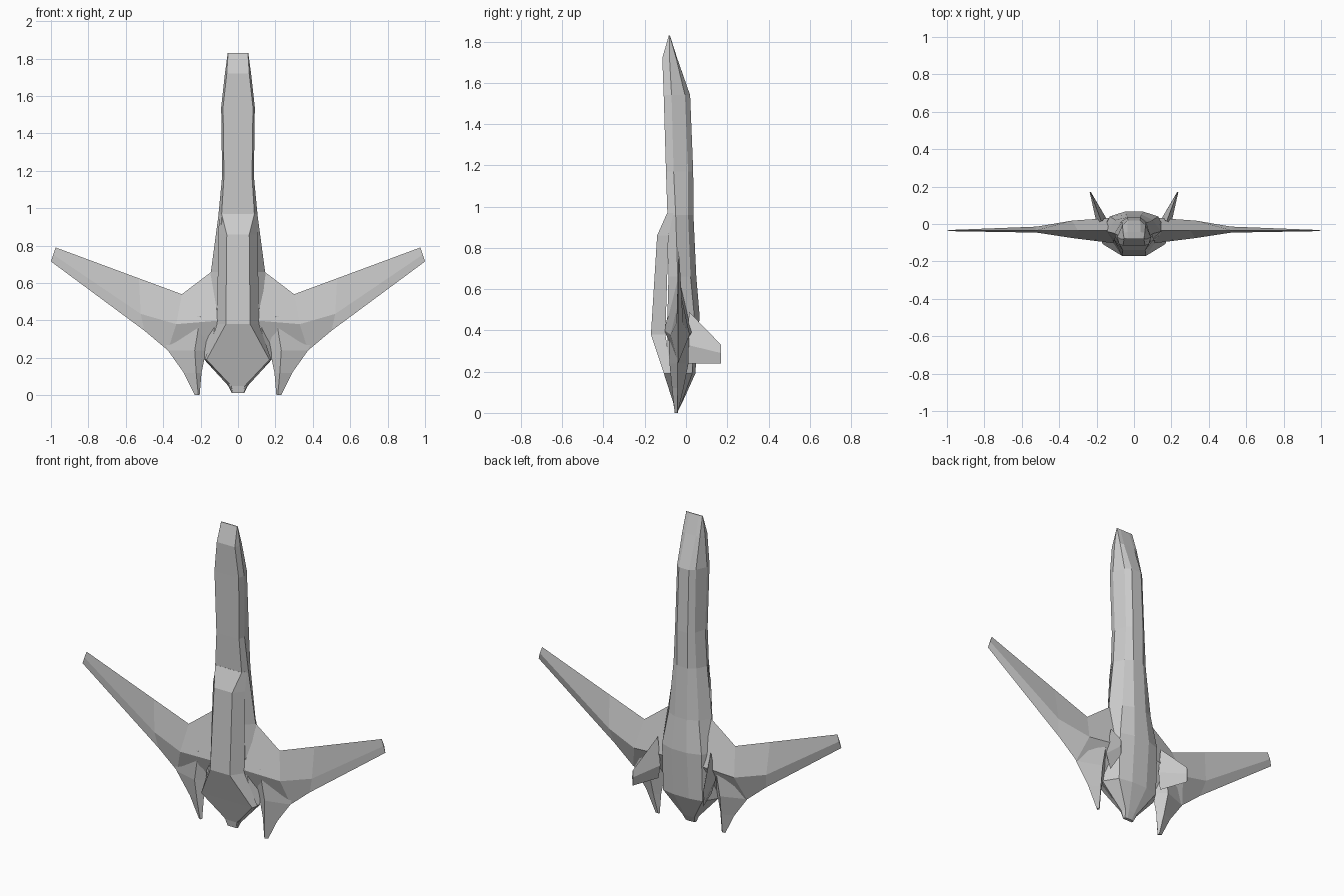
import bpy, bmesh


def loft(name, rings, mirror=False):
    """Skin a list of equal-length rings and cap both ends."""
    bm = bmesh.new()
    loops = [[bm.verts.new(p) for p in ring] for ring in rings]
    n = len(loops[0])
    for a, b in zip(loops, loops[1:]):
        for i in range(n):
            j = (i + 1) % n
            bm.faces.new((a[i], a[j], b[j], b[i]))
    bm.faces.new(loops[0])
    bm.faces.new(loops[-1])
    bmesh.ops.recalc_face_normals(bm, faces=bm.faces)
    mesh = bpy.data.meshes.new(name)
    bm.to_mesh(mesh)
    bm.free()
    ob = bpy.data.objects.new(name, mesh)
    bpy.context.collection.objects.link(ob)
    if mirror:
        ob.modifiers.new("Mirror", 'MIRROR')
    return ob


def symmetric(z, half):
    """Full ring at height z from (x, y) points of the right half."""
    return [(x, y, z) for x, y in half] + [(-x, y, z) for x, y in reversed(half)]


# Main body: belly edge, chine, shoulder, spine edge at each height
body = [
    (1.83, [(.053, -.083), (.055, -.081), (.053, -.079), (.03, -.078)]),
    (1.72, [(.06, -.115), (.07, -.08), (.058, -.048), (.035, -.043)]),
    (1.54, [(.08, -.108), (.09, -.07), (.062, -.005), (.033, .02)]),
    (1.17, [(.075, -.097), (.085, -.06), (.065, .01), (.035, .035)]),
    (0.96, [(.088, -.09), (.105, -.05), (.075, .01), (.035, .036)]),
    (0.66, [(.10, -.085), (.145, -.04), (.10, .022), (.04, .05)]),
    (0.47, [(.11, -.09), (.17, -.04), (.13, .04), (.05, .066)]),
    (0.19, [(.15, -.09), (.18, -.05), (.13, .03), (.05, .045)]),
    (0.05, [(.045, -.058), (.052, -.045), (.04, -.022), (.02, -.018)]),
    (0.012, [(.03, -.055), (.034, -.05), (.03, -.04), (.015, -.037)]),
]
loft("fuselage", [symmetric(z, h) for z, h in body])

# Belly intake duct and the flat slope running down to the tail
duct = [
    (0.97, [(.088, -.091), (.10, -.06)]),
    (0.86, [(.06, -.14), (.105, -.085)]),
    (0.38, [(.065, -.17), (.112, -.10)]),
    (0.19, [(.168, -.107), (.178, -.07)]),
    (0.05, [(.036, -.062), (.045, -.045)]),
    (0.014, [(.028, -.056), (.03, -.045)]),
]
loft("belly_duct", [symmetric(z, h) for z, h in duct])

# Wings: leading edge, ridge and trailing edge (x, z), ridge depth front and back
wing = [
    ((.09, .70), (.09, .40), (.09, .25), -.105, .035),
    ((.30, .54), (.33, .38), (.375, .24), -.075, .018),
    ((.53, .625), (.52, .435), (.50, .345), -.046, -.014),
    ((.975, .79), (.988, .752), (1.0, .715), -.038, -.032),
]
loft("wing", [[(le[0], -.036, le[1]), (r[0], yf, r[1]),
               (te[0], -.038, te[1]), (r[0], yb, r[1])]
              for le, r, te, yf, yb in wing], mirror=True)

# Pointed tail booms behind the wings
boom = [(.42, .10, .44, -.085, .015), (.24, .17, .375, -.08, .012),
        (.12, .195, .29, -.068, -.012), (0, .205, .23, -.055, -.04)]
loft("tail_boom", [[(x0, -.045, z), (x0 * .7 + x1 * .3, yf, z),
                    (x1, -.042, z), (x0 * .7 + x1 * .3, yb, z)]
                   for z, x0, x1, yf, yb in boom], mirror=True)

# Canted fins: thick root tapering to a sharp tip
root = [(.175, .015, .49), (.20, .005, .33), (.175, .01, .24), (.148, .03, .33)]
tip = [(.233, .17, .33), (.237, .17, .29), (.233, .17, .24), (.230, .17, .29)]
loft("tail_fin", [root, tip], mirror=True)
